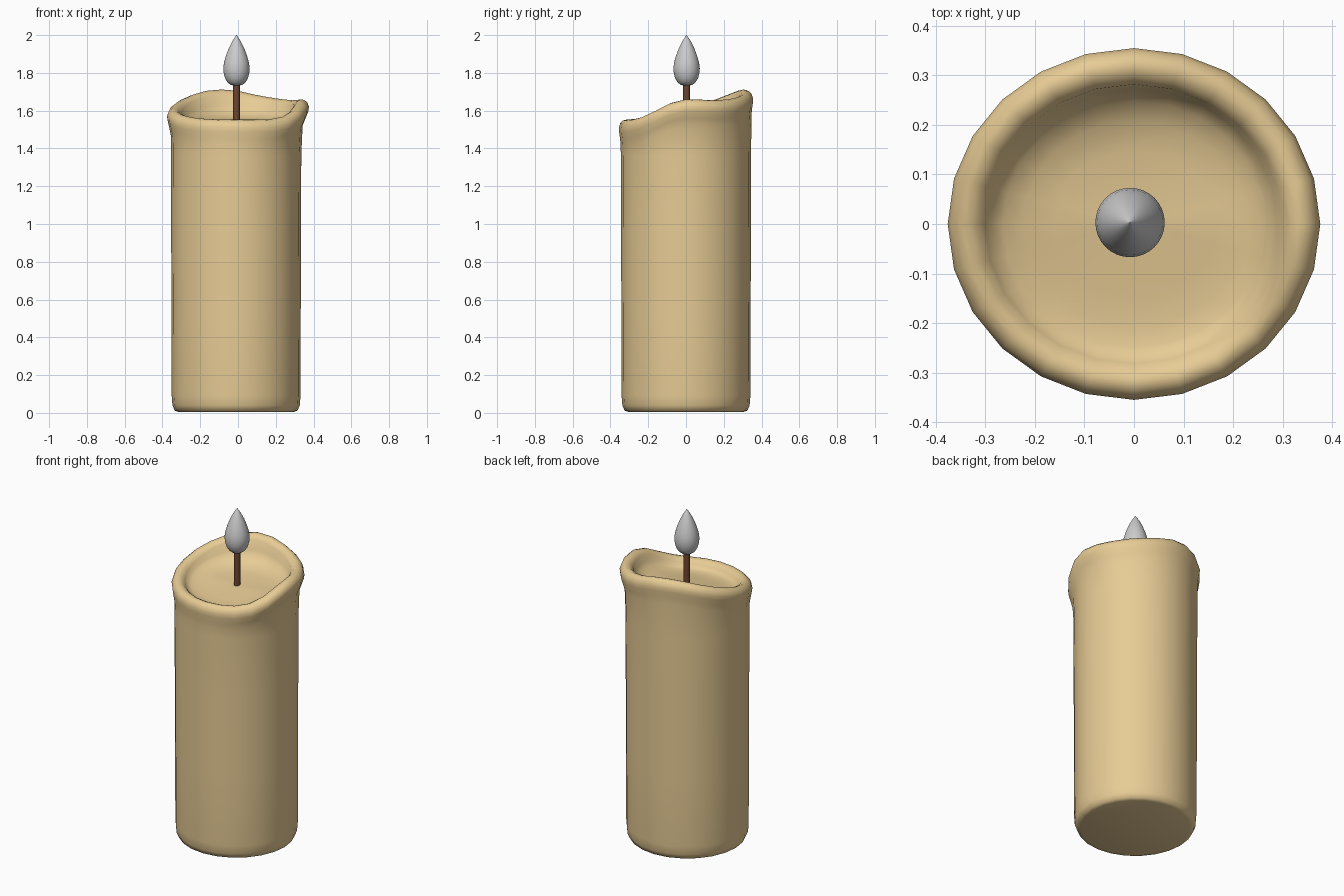
import bpy, bmesh
from math import sin, cos, tau

if "Cube" in bpy.data.objects:
    bpy.data.objects.remove(bpy.data.objects["Cube"])

# Rim height every 15 degrees, counter-clockwise from +x
RIM = [1.66, 1.658, 1.655, 1.66, 1.67, 1.685, 1.705, 1.712, 1.705, 1.685, 1.66, 1.635,
       1.61, 1.593, 1.575, 1.563, 1.556, 1.553, 1.552, 1.552, 1.554, 1.568, 1.6, 1.64]
N = len(RIM)


def material(name, rgb):
    m = bpy.data.materials.new(name)
    m.diffuse_color = (*rgb, 1)
    m.use_nodes = True
    m.node_tree.nodes["Principled BSDF"].inputs["Base Color"].default_value = m.diffuse_color
    return m


def loft(name, rings, mat=None, angle=50):
    """Skin a list of closed rings and cap both ends."""
    bm = bmesh.new()
    loops = [[bm.verts.new(p) for p in r] for r in rings]
    n = len(loops[0])
    for a, b in zip(loops, loops[1:]):
        for i in range(n):
            j = (i + 1) % n
            bm.faces.new((a[i], a[j], b[j], b[i]))
    bm.faces.new(loops[0][::-1])
    bmesh.ops.poke(bm, faces=[bm.faces.new(loops[-1])])
    bmesh.ops.recalc_face_normals(bm, faces=bm.faces)
    me = bpy.data.meshes.new(name)
    bm.to_mesh(me)
    bm.free()
    ob = bpy.data.objects.new(name, me)
    bpy.context.collection.objects.link(ob)
    if mat:
        me.materials.append(mat)
    bpy.ops.object.select_all(action='DESELECT')
    ob.select_set(True)
    bpy.context.view_layer.objects.active = ob
    bpy.ops.object.shade_smooth_by_angle(angle=angle * tau / 360)
    return ob


def turned(name, profile, cx, cy, n, mat=None, angle=50):
    return loft(name, [[(cx + r * cos(tau * i / n), cy + r * sin(tau * i / n), z)
                        for i in range(n)] for r, z in profile], mat, angle)


def wax_ring(rx, ry, cx, height):
    ring = []
    for i, h in enumerate(RIM):
        x, y = cx + rx * cos(tau * i / N), ry * sin(tau * i / N)
        ring.append((x, y, height(h, y)))
    return ring


def floor(y):
    return 1.535 + (0.17 if y < 0 else 0.05) * y


# Wax body: rounded foot, straight sides, flared wavy rim, melted basin
rings = [wax_ring(r, r, -0.01, lambda h, y, z=z: z)
         for r, z in ((0.305, 0.005), (0.325, 0.012), (0.337, 0.04), (0.341, 0.09),
                      (0.342, 0.5), (0.344, 1.0), (0.345, 1.36))]
for rx, ry, cx, d in ((0.349, 0.346, -0.007, 0.14), (0.361, 0.349, -0.003, 0.1),
                      (0.372, 0.354, 0, 0.065), (0.376, 0.355, 0, 0.04),
                      (0.368, 0.348, 0, 0.018), (0.352, 0.334, 0, 0.004),
                      (0.335, 0.316, 0, 0.0), (0.316, 0.298, 0, 0.008),
                      (0.301, 0.282, 0, 0.024)):
    rings.append(wax_ring(rx, ry, cx, lambda h, y, d=d: h - d))
for r, k in ((0.285, 0.55), (0.26, 0.3), (0.22, 0.12), (0.16, 0.03), (0.08, 0)):
    rings.append(wax_ring(r + 0.004, r - 0.012, 0,
                          lambda h, y, k=k: floor(y) + k * (h - 0.02 - floor(y))))
loft("wax_body", rings, material("wax", (0.8, 0.6, 0.3)), 60)

# Wick
turned("wick", [(0.018, 1.49), (0.018, 1.62), (0.018, 1.76)], -0.008, 0.003, 12,
       material("wick_brown", (0.16, 0.06, 0.03)))

# Flame: teardrop
turned("flame", [(0.012, 1.733), (0.03, 1.736), (0.047, 1.749), (0.06, 1.77), (0.067, 1.795),
                 (0.07, 1.823), (0.066, 1.855), (0.056, 1.89), (0.041, 1.93),
                 (0.022, 1.968), (0.008, 1.99), (0.001, 2.0)], -0.008, 0.003, 32)
